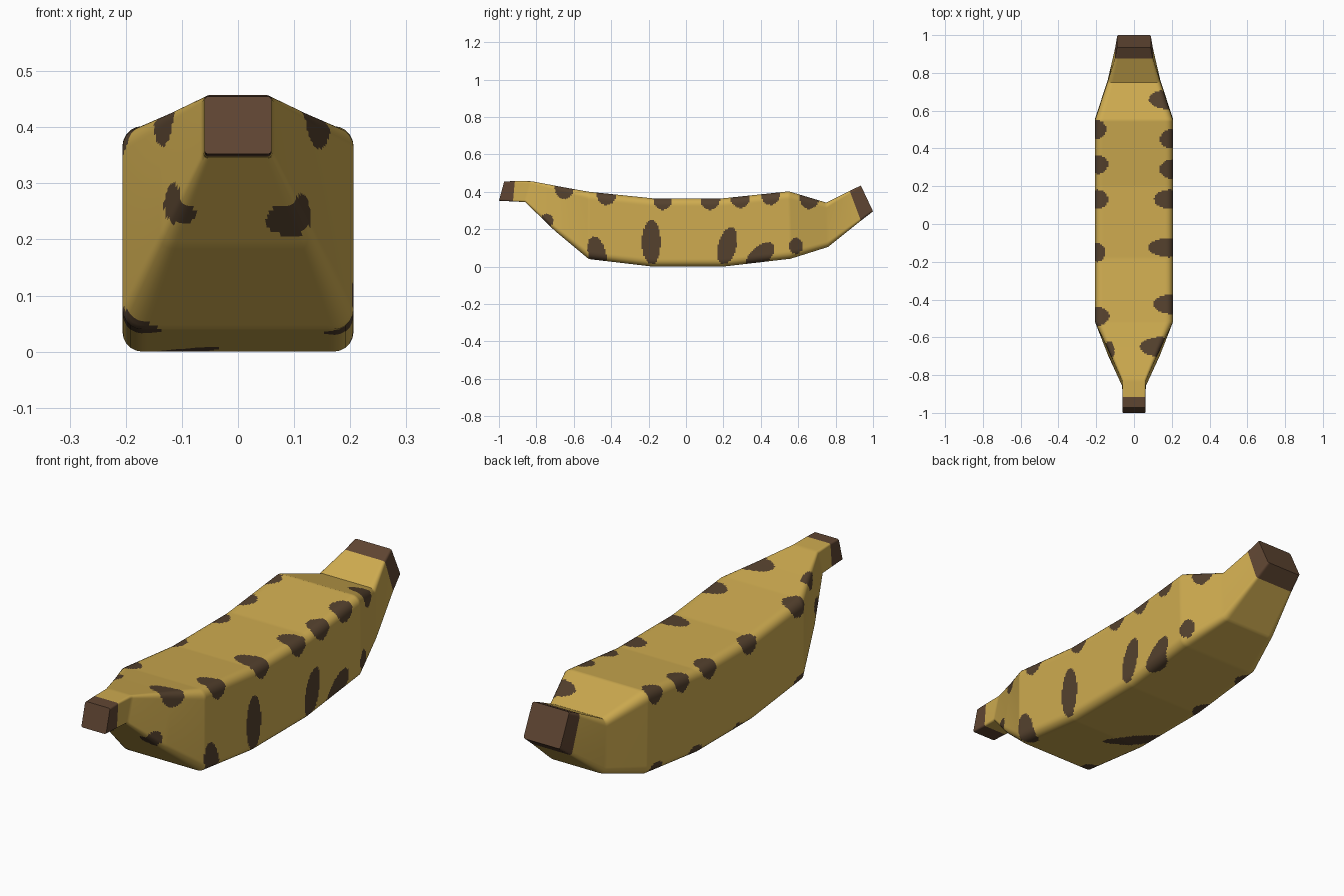
import bpy, bmesh, math
from mathutils import Vector

if "Cube" in bpy.data.objects:
    bpy.data.objects.remove(bpy.data.objects["Cube"])

# Cross-sections: bottom y, bottom z, top y, top z, half width, corner radius
SECTIONS = [
    (-1.0, .352, -.972, .455, .06, .008),
    (-.925, .348, -.915, .457, .06, .008),
    (-.86, .345, -.825, .456, .063, .010),
    (-.70, .19, -.66, .425, .137, .022),
    (-.52, .04, -.52, .40, .206, .036),
    (-.18, 0, -.18, .365, .206, .036),
    (.20, 0, .20, .365, .206, .036),
    (.56, .042, .55, .402, .206, .036),
    (.76, .105, .75, .342, .14, .026),
    (.935, .245, .875, .405, .10, .012),
    (1.0, .295, .935, .433, .089, .010)]
STEP, FLAT, CORNER = .008, 40, 5


def material(name, rgb):
    m = bpy.data.materials.new(name)
    m.diffuse_color = (*rgb, 1)
    m.use_nodes = True
    m.node_tree.nodes["Principled BSDF"].inputs["Base Color"].default_value = m.diffuse_color
    return m


def edge(y, top):
    """Half width and height of the body's top or bottom edge at y."""
    i = 2 if top else 0
    for a, b in zip(SECTIONS, SECTIONS[1:]):
        if a[i] <= y <= b[i]:
            t = (y - a[i]) / (b[i] - a[i])
            return a[4] + (b[4] - a[4]) * t, a[i + 1] + (b[i + 1] - a[i + 1]) * t


def ring(s):
    """Rounded rectangle standing on the section line."""
    yb, zb, yt, zt, w, r = s
    h = math.hypot(yt - yb, zt - zb)
    pts = []
    for k, (cx, cs) in enumerate([(w - r, r), (w - r, h - r), (r - w, h - r), (r - w, r)]):
        for j in range(CORNER + 1):
            a = math.pi / 2 * (k - 1 + j / CORNER)
            pts.append((cx + r * math.cos(a), cs + r * math.sin(a)))
    n, full = len(pts), []
    for i, p in enumerate(pts):
        q = pts[(i + 1) % n]
        cuts = FLAT if i % (CORNER + 1) == CORNER else 1
        full += [(p[0] + (q[0] - p[0]) * c / cuts, p[1] + (q[1] - p[1]) * c / cuts)
                 for c in range(cuts)]
    return [Vector((x, yb + (yt - yb) * d / h, zb + (zt - zb) * d / h)) for x, d in full]


# Spots: centre, radii, lean of y with z, lean of y with x
spots = []
# along the two top edges: y, inward reach
for side, row in ((1, [(.66, .09), (.45, .07), (.29, .07), (.13, .10), (-.125, .13), (-.425, .105), (-.65, .11)]),
                  (-1, [(.50, .06), (.315, .07), (.13, .07), (-.15, .055), (-.49, .075), (-.67, .03)])):
    for y, reach in row:
        w, z = edge(y, True)
        spots.append((side * w, y, z, reach, .052, .062, 0, 0))
# on the right flank: y, z, y radius, z radius, lean
for y, z, ry, rz, lean in [(-.475, .07, .047, .09, -.2), (-.185, .13, .05, .118, 0),
                           (.22, .11, .05, .10, .2), (.395, .055, .065, .075, .6),
                           (.588, .11, .038, .042, 0)]:
    spots.append((edge(y, False)[0], y, z, .06, ry, rz, lean, 0))
# along the left bottom edge: y, inward reach, y radius
for y, reach, ry in [(-.50, .07, .05), (.23, .06, .055), (.50, .05, .05)]:
    w, z = edge(y, False)
    spots.append((-w, y, z, reach, ry, .045, 0, 0))
# slanting spot underneath and two on the front slope
spots.append((-.13, -.14, 0, .10, .055, .05, 0, -1))
spots.append((.092, -.735, .245, .045, .045, .042, 0, 0))
spots.append((-.10, -.73, .265, .042, .045, .038, 0, 0))


def spotted(p):
    for x, y, z, rx, ry, rz, kz, kx in spots:
        dx, dz = p.x - x, p.z - z
        dy = p.y - y - kz * dz - kx * dx
        if abs(dy) < ry and (dx / rx) ** 2 + (dy / ry) ** 2 + (dz / rz) ** 2 < 1:
            return True
    return False


# Body: fine skin between the sections so the spots get clean outlines
bm = bmesh.new()
last = len(SECTIONS) - 2
rows, zone = [], []
for i, (a, b) in enumerate(zip(SECTIONS, SECTIONS[1:])):
    cuts = max(2, round((b[0] - a[0]) / STEP))
    ra, rb = ring(a), ring(b)
    for c in range(cuts + (i == last)):
        rows.append([bm.verts.new(p.lerp(q, c / cuts)) for p, q in zip(ra, rb)])
        zone.append(i)
n = len(rows[0])
for i in range(len(rows) - 1):
    for j in range(n):
        k = (j + 1) % n
        f = bm.faces.new((rows[i][j], rows[i][k], rows[i + 1][k], rows[i + 1][j]))
        if zone[i] in (0, last):
            f.material_index = 2
        elif spotted(f.calc_center_median()):
            f.material_index = 1
# end caps
for r in (rows[0], rows[-1]):
    bm.faces.new(r).material_index = 2
bmesh.ops.recalc_face_normals(bm, faces=bm.faces)
mesh = bpy.data.meshes.new("banana")
bm.to_mesh(mesh)
bm.free()
for m in (material("ripe yellow", (.62, .41, .08)),
          material("spot brown", (.09, .053, .027)),
          material("tip brown", (.115, .06, .032))):
    mesh.materials.append(m)
banana = bpy.data.objects.new("banana", mesh)
bpy.context.collection.objects.link(banana)
bpy.context.view_layer.objects.active = banana
banana.select_set(True)
bpy.ops.object.shade_smooth_by_angle(angle=math.radians(40))
